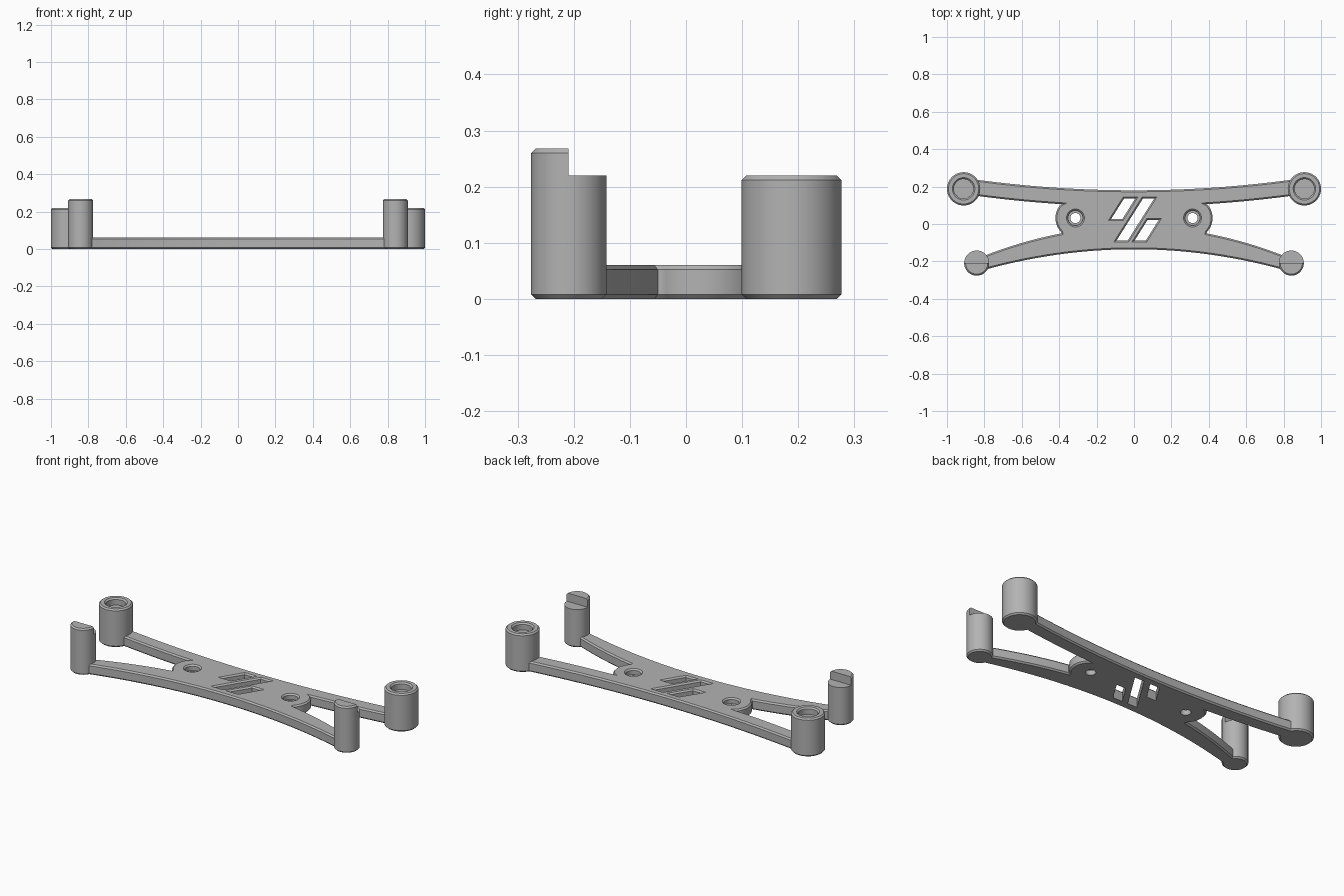
import bpy, bmesh
from math import sin, cos, pi, radians

if "Cube" in bpy.data.objects:
    bpy.data.objects.remove(bpy.data.objects["Cube"], do_unlink=True)

grey = bpy.data.materials.new("mid grey plastic")
grey.use_nodes = True
colour = (0.45, 0.45, 0.45, 1)
grey.diffuse_color = colour
grey.node_tree.nodes["Principled BSDF"].inputs["Base Color"].default_value = colour

CH = 0.008          # chamfer on every rim
PLATE_H = 0.06


def arc(r, a, b, n):
    """Points on an arc from a to b degrees."""
    return [(r * cos(radians(a + (b - a) * i / n)), r * sin(radians(a + (b - a) * i / n)))
            for i in range(n + 1)]


def circle(r):
    return arc(r, 0, 360, 64)[:-1]


def loft(name, outline, rings, centre=(0, 0)):
    """Stack scaled copies of an outline, rings = (scale, z), and cap both ends."""
    bm = bmesh.new()
    loops = [[bm.verts.new((centre[0] + x * s, centre[1] + y * s, z)) for x, y in outline]
             for s, z in rings]
    n = len(outline)
    for low, high in zip(loops, loops[1:]):
        for i in range(n):
            j = (i + 1) % n
            bm.faces.new((low[i], low[j], high[j], high[i]))
    bm.faces.new(loops[0][::-1])
    bm.faces.new(loops[-1])
    bmesh.ops.recalc_face_normals(bm, faces=bm.faces)
    mesh = bpy.data.meshes.new(name)
    bm.to_mesh(mesh)
    bm.free()
    mesh.materials.append(grey)
    obj = bpy.data.objects.new(name, mesh)
    bpy.context.collection.objects.link(obj)
    return obj


def activate(obj):
    bpy.ops.object.select_all(action='DESELECT')
    obj.select_set(True)
    bpy.context.view_layer.objects.active = obj


def smooth(obj):
    activate(obj)
    bpy.ops.object.shade_smooth_by_angle(angle=radians(30))


def edge(f, a, b, n=16):
    return [(a + (b - a) * i / n, f(a + (b - a) * i / n)) for i in range(n + 1)]


# Bracket plate: curved arms meeting at rounded screw hubs
HUB = (0.313, 0.032)
def front_outer(x): return -0.135 - 0.172 * x * x
def front_inner(x): return -0.05 - 0.244 * (x * x - 0.15)
def back_outer(x): return 0.18 + 0.08 * x * x
def back_inner(x): return back_outer(x) - 0.086

half = edge(front_outer, 0, 0.842) + edge(front_inner, 0.842, 0.388)
half += [(HUB[0] + x, HUB[1] + y) for x, y in arc(0.107, -44, 42, 20)]
half += edge(back_inner, 0.388, 0.911) + edge(back_outer, 0.911, 0)
outline = half + [(-x, y) for x, y in half[-2:0:-1]]
plate = loft("bracket_plate", outline, [(1, 0), (1, PLATE_H)])

bm = bmesh.new()
bm.from_mesh(plate.data)
rims = [e for e in bm.edges if abs(e.verts[0].co.z - e.verts[1].co.z) < 1e-5]
bmesh.ops.bevel(bm, geom=rims, offset=CH, segments=1, affect='EDGES')
bm.to_mesh(plate.data)
bm.free()

# Openings: counterbored screw holes and slanted vent slots
cutters = []
for side in (-1, 1):
    cutters.append(loft("screw_hole_cutter", circle(1),
                        [(0.027, -0.05), (0.027, 0.028), (0.04, 0.028),
                         (0.04, PLATE_H - CH), (0.056, PLATE_H + CH)],
                        (side * HUB[0], HUB[1])))

SLANT = 0.63
for cx, cy, height in ((-0.058, 0.081, 0.127), (0.008, 0.025, 0.241), (0.068, -0.033, 0.127)):
    rings = [(0, -0.05), (0, PLATE_H - CH), (2 * CH, PLATE_H + CH)]
    h, w = height / 2 - CH, 0.03
    slot = [(-w - SLANT * h, -h), (w - SLANT * h, -h), (w + SLANT * h, h), (-w + SLANT * h, h)]
    cutter = loft("slot_cutter", slot, [(1, z) for _, z in rings], (cx, cy))
    # Flare the top ring evenly to chamfer the slot rim
    for i, v in enumerate(cutter.data.vertices[8:12]):
        sx, sy = (-1, 1, 1, -1)[i], (-1, -1, 1, 1)[i]
        v.co.x += 2 * CH * (sx * 1.18 + sy * SLANT)
        v.co.y += 2 * CH * sy
    cutters.append(cutter)

activate(plate)
for cutter in cutters:
    cutter.hide_render = True
    cut = plate.modifiers.new("cut", 'BOOLEAN')
    cut.operation = 'DIFFERENCE'
    cut.solver = 'EXACT'
    cut.object = cutter
    bpy.ops.object.modifier_apply(modifier=cut.name)
    bpy.data.objects.remove(cutter, do_unlink=True)
smooth(plate)

# Posts on both sides
POST_H, LIP_H = 0.22, 0.268
for side, word in ((1, "left"), (-1, "right")):
    # Back post with a shallow round socket in its top
    r, bore = 0.089, 0.052
    rings = [(r - CH, 0), (r, CH), (r, POST_H - CH), (r - CH, POST_H),
             (bore + CH, POST_H), (bore, POST_H - CH), (bore, POST_H - 0.04)]
    smooth(loft("back_post_" + word, circle(1), rings, (side * 0.911, 0.188)))

    # Front post with a half-round lip along its front
    r, centre = 0.067, (side * 0.841, -0.209)
    smooth(loft("front_post_" + word, circle(1),
                [(r - CH, 0), (r, CH), (r, POST_H)], centre))
    smooth(loft("front_lip_" + word, arc(1, 180, 360, 32),
                [(r, POST_H), (r, LIP_H - CH), (r - CH, LIP_H)], centre))
